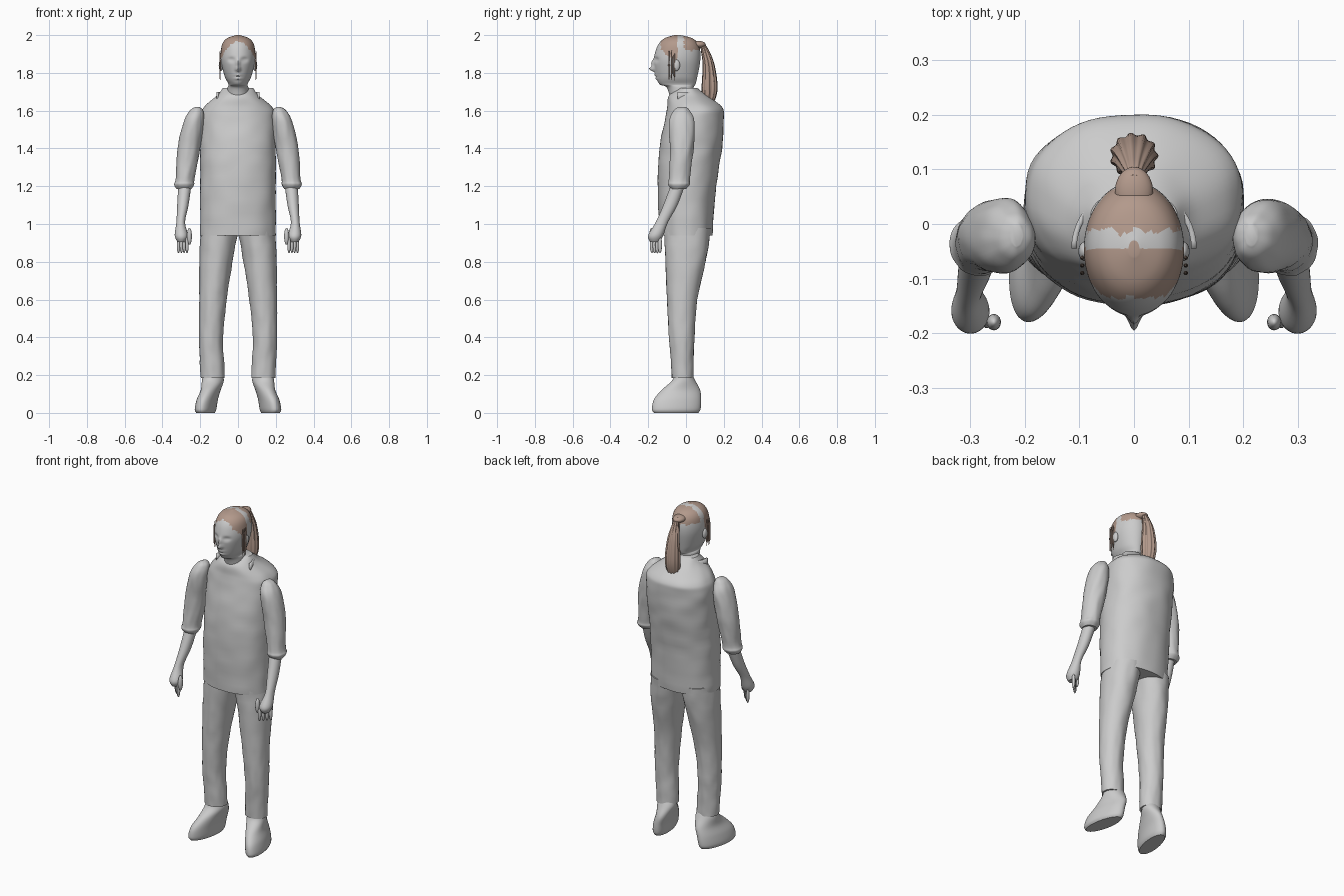
import bpy
import bmesh
from math import sin, cos, pi, exp, copysign
from mathutils import Vector, noise

default_cube = bpy.data.objects.get("Cube")
if default_cube:
    bpy.data.objects.remove(default_cube, do_unlink=True)


def make_material(name, colour):
    material = bpy.data.materials.new(name)
    material.use_nodes = True
    material.diffuse_color = (*colour, 1)
    shader = material.node_tree.nodes["Principled BSDF"]
    shader.inputs["Base Color"].default_value = (*colour, 1)
    return material


grey = make_material("plain grey", (.6, .6, .6))
brown = make_material("hair brown", (.45, .32, .26))


def finish(bm, name, materials):
    bmesh.ops.recalc_face_normals(bm, faces=bm.faces)
    mesh = bpy.data.meshes.new(name)
    bm.to_mesh(mesh)
    bm.free()
    for material in materials:
        mesh.materials.append(material)
    part = bpy.data.objects.new(name, mesh)
    bpy.context.collection.objects.link(part)
    bpy.ops.object.select_all(action="DESELECT")
    part.select_set(True)
    bpy.context.view_layer.objects.active = part
    bpy.ops.object.shade_smooth_by_angle(angle=pi / 4)
    return part


def spline(rings, steps):
    """Smoothly fill in rings between the given ones."""
    result = []
    last = len(rings) - 1
    for i in range(last):
        before, after = rings[max(i - 1, 0)], rings[min(i + 2, last)]
        for k in range(steps):
            t = k / steps
            result.append([
                b + t / 2 * (c - a + t * (2 * a - 5 * b + 4 * c - d + t * (3 * (b - c) + d - a)))
                for a, b, c, d in zip(before, rings[i], rings[i + 1], after)])
    return result + [rings[last]]


def loft(name, rings, side=1, segments=48, steps=6, power=1, wrinkle=0,
         ripple=0, shear=0, sculpt=None, hair_rule=None, material=grey):
    """Rings are (height, centre x, half width, front y, back y)."""
    bm = bmesh.new()
    loops = []
    for z, centre, half_width, front, back in spline(rings, steps):
        loop = []
        for s in range(segments):
            a = 2 * pi * s / segments
            across = copysign(abs(cos(a)) ** power, cos(a))
            along = copysign(abs(sin(a)) ** power, sin(a))
            swell = 1 + ripple * cos(11 * a)
            swell += wrinkle * noise.noise(Vector((across * 2, along * 2, z * 14 + side)))
            y = (front + back) / 2 + swell * along * (back - front) / 2
            x = side * (centre + swell * across * half_width - shear * y)
            point = Vector((x, y, z))
            loop.append(bm.verts.new(sculpt(point) if sculpt else point))
        loops.append(loop)
    for low, high in zip(loops, loops[1:]):
        for s in range(segments):
            t = (s + 1) % segments
            face = bm.faces.new((low[s], low[t], high[t], high[s]))
            if hair_rule and hair_rule(face.calc_center_median()):
                face.material_index = 1
    bm.faces.new(loops[0])
    cap = bm.faces.new(loops[-1])
    materials = [material]
    if hair_rule:
        materials.append(brown)
        cap.material_index = 1
    return finish(bm, name, materials)


def ellipsoid(name, centre, size, material):
    bm = bmesh.new()
    bmesh.ops.create_uvsphere(bm, u_segments=20, v_segments=12, radius=1)
    bmesh.ops.scale(bm, vec=size, verts=bm.verts)
    bmesh.ops.translate(bm, vec=centre, verts=bm.verts)
    return finish(bm, name, [material])


# Shirt body
loft("shirt", [
    (.94, 0, .2, -.14, .14), (1.2, 0, .2, -.15, .16),
    (1.4, 0, .2, -.14, .19), (1.56, 0, .2, -.11, .2),
    (1.62, 0, .18, -.1, .19), (1.68, 0, .11, -.09, .11),
    (1.72, 0, .08, -.04, .06)], segments=64, steps=8, power=.9, wrinkle=.025)

# Half-round collar behind the neck
bm = bmesh.new()
arc = bmesh.ops.create_circle(bm, segments=48, radius=.11)["verts"]
bmesh.ops.delete(bm, geom=[v for v in arc if v.co.y < -.01], context="VERTS")
bmesh.ops.translate(bm, vec=(0, -.045, 1.65), verts=bm.verts)
wall = bmesh.ops.extrude_edge_only(bm, edges=bm.edges)["geom"]
raised = [v for v in wall if isinstance(v, bmesh.types.BMVert)]
bmesh.ops.translate(bm, vec=(0, 0, .05), verts=raised)
collar = finish(bm, "collar", [grey])
solid = collar.modifiers.new("thickness", "SOLIDIFY")
solid.thickness = .01
solid.offset = 0

# Face relief: (x, height, spread x, spread z, push along y)
relief = [
    (0, 1.82, .012, .012, -.03), (0, 1.85, .01, .02, -.015),
    (.035, 1.87, .016, .01, .013), (.035, 1.87, .01, .005, -.006),
    (0, 1.79, .02, .006, -.01), (0, 1.77, .02, .006, -.008)]


def sculpt_face(p):
    weight = min(max((-.07 - p.y) / .04, 0), 1)
    push = 0
    for x, z, spread_x, spread_z, depth in relief:
        offset_x = (abs(p.x) - x) / spread_x
        offset_z = (p.z - z) / spread_z
        push += depth * exp(-offset_x ** 2 - offset_z ** 2)
    return p + Vector((0, push * weight, 0))


def is_hair(p):
    ragged = .012 * noise.noise(p * 60)
    if p.y < -.045:
        hairline = 1.965 - 11 * p.x ** 2
        return p.z > hairline + ragged and p.y > -.135 + ragged
    return p.y > -.012 + ragged and p.z > 1.92 + ragged


# Head and neck
loft("head", [
    (1.64, 0, .06, -.08, .04), (1.72, 0, .055, -.1, .04),
    (1.74, 0, .05, -.14, .05), (1.78, 0, .07, -.157, .06),
    (1.86, 0, .09, -.17, .075), (1.92, 0, .09, -.16, .075),
    (1.96, 0, .08, -.14, .06), (1.985, 0, .055, -.11, .03),
    (2, 0, .01, -.06, -.03)],
    segments=96, steps=9, sculpt=sculpt_face, hair_rule=is_hair)

# Gathered hair and ponytail
ellipsoid("gathered_hair", (0, .06, 1.95), (.035, .045, .02), brown)
loft("ponytail", [
    (1.62, 0, .01, .1, .12), (1.64, 0, .03, .09, .145),
    (1.72, 0, .042, .085, .165), (1.84, 0, .034, .09, .15),
    (1.92, 0, .02, .08, .12), (1.965, 0, .01, .075, .09)],
    segments=66, ripple=.07, material=brown)

for side, label in ((1, "left"), (-1, "right")):
    # Ear and loose strands
    ellipsoid(label + "_ear", (side * .09, -.05, 1.84), (.012, .018, .03), grey)
    for k in range(3):
        strand_y = -.09 + .014 * k
        ellipsoid(f"{label}_hair_strand_{k + 1}", (side * .095, strand_y, 1.84),
                  (.004, .004, .08), brown)

    # Sleeve with rolled cuff
    loft(label + "_sleeve", [
        (1.185, .285, .04, -.08, 0), (1.21, .285, .053, -.095, .02),
        (1.245, .28, .05, -.09, .02), (1.4, .26, .06, -.085, .04),
        (1.54, .235, .053, -.09, .045), (1.6, .22, .035, -.065, .02),
        (1.62, .215, .01, -.04, 0)], side, wrinkle=.06)

    # Forearm and palm
    loft(label + "_forearm", [
        (.905, .3, .02, -.19, -.14), (.94, .3, .035, -.2, -.12),
        (1.01, .303, .023, -.16, -.095), (1.1, .292, .03, -.12, -.045),
        (1.22, .28, .035, -.075, 0)], side)

    # Fingers and thumb
    for k in range(4):
        across = side * (.27 + .015 * k)
        ellipsoid(f"{label}_finger_{k + 1}", (across, -.18 + .014 * k, .89),
                  (.009, .011, .045), grey)
    ellipsoid(label + "_thumb", (side * .257, -.18, .935), (.013, .015, .045), grey)

    # Trouser leg
    loft(label + "_trouser_leg", [
        (.185, .134, .064, -.075, .04), (.28, .138, .064, -.08, .04),
        (.4, .143, .064, -.09, .045), (.6, .133, .073, -.1, .06),
        (.83, .114, .09, -.11, .11), (.98, .095, .1, -.115, .13)],
        side, wrinkle=.045)

    # Shoe, toe turned out
    loft(label + "_shoe", [
        (0, .163, .045, -.17, .065), (.02, .163, .053, -.18, .077),
        (.07, .155, .052, -.17, .08), (.12, .14, .05, -.13, .075),
        (.17, .131, .057, -.075, .05), (.21, .131, .05, -.06, .03)],
        side, shear=.17)
